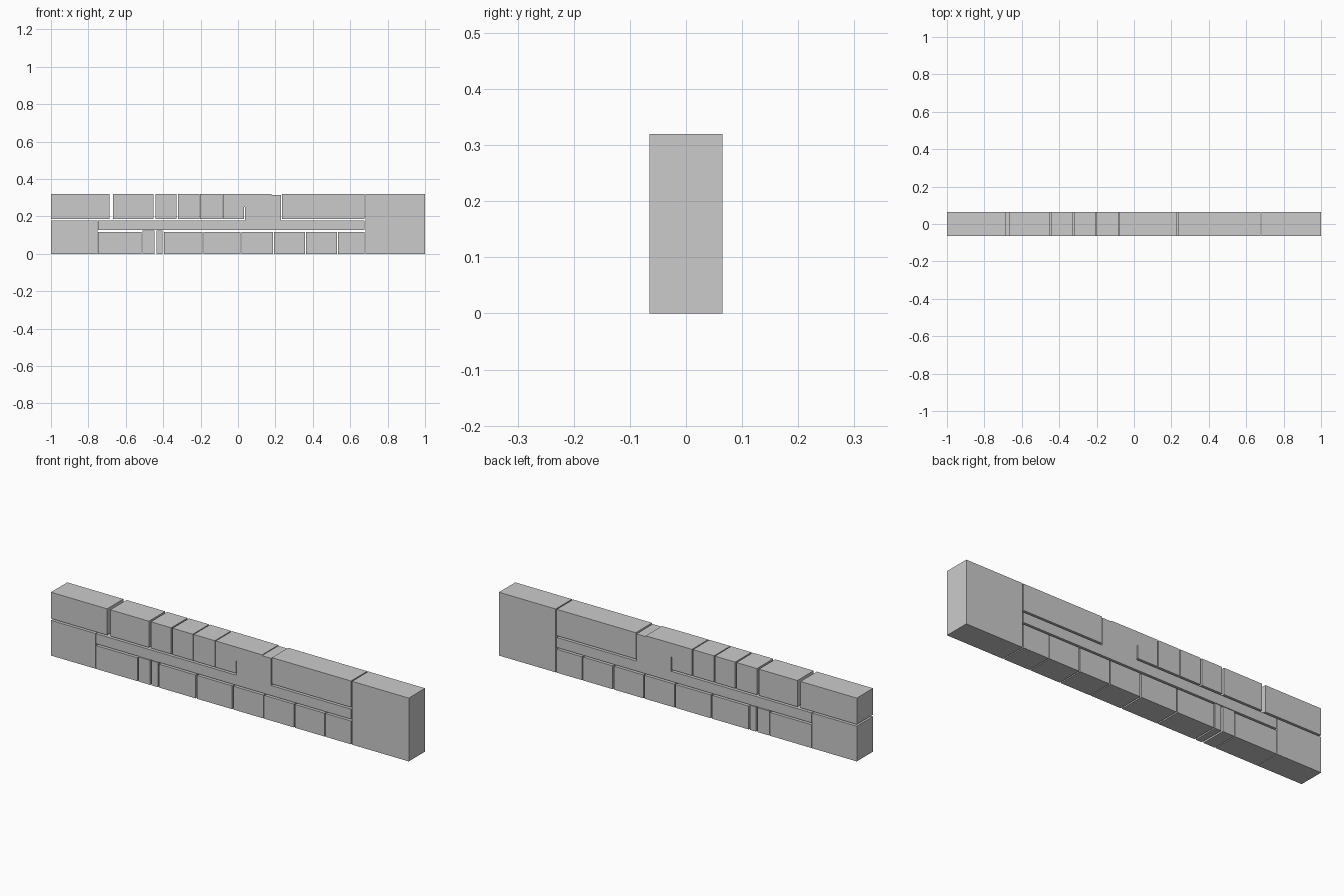
import bpy, bmesh

if "Cube" in bpy.data.objects:
    bpy.data.objects.remove(bpy.data.objects["Cube"])

HALF_DEPTH = 0.065


def extrude_profile(name, points):
    """Closed x/z outline extruded through the wall depth."""
    bm = bmesh.new()
    face = bm.faces.new([bm.verts.new((x, -HALF_DEPTH, z)) for x, z in points])
    res = bmesh.ops.extrude_face_region(bm, geom=[face])
    verts = [g for g in res["geom"] if isinstance(g, bmesh.types.BMVert)]
    bmesh.ops.translate(bm, verts=verts, vec=(0, 2 * HALF_DEPTH, 0))
    bmesh.ops.recalc_face_normals(bm, faces=bm.faces)
    mesh = bpy.data.meshes.new(name)
    bm.to_mesh(mesh)
    bm.free()
    obj = bpy.data.objects.new(name, mesh)
    bpy.context.collection.objects.link(obj)
    return obj


def block(name, x0, x1, z0, z1):
    return extrude_profile(name, [(x0, z0), (x1, z0), (x1, z1), (x0, z1)])


TOP, UPPER, BAR_TOP, BAR_BOTTOM, LOWER = 0.32, 0.187, 0.178, 0.127, 0.118

# End blocks
block("right_end_block", 0.683, 1.0, 0, TOP)
block("left_base_block", -1.0, -0.751, 0, BAR_TOP)

# Upper course
upper = [(-1.0, -0.686), (-0.668, -0.453), (-0.442, -0.328),
         (-0.320, -0.207), (-0.202, -0.084), (0.235, 0.677)]
for i, (x0, x1) in enumerate(upper):
    block(f"upper_block_{i + 1}", x0, x1, UPPER, TOP)

# Lower course
lower = [(-0.748, -0.516), (-0.396, -0.191), (-0.184, 0.013), (0.020, 0.187),
         (0.192, 0.358), (0.364, 0.530), (0.535, 0.677)]
for i, (x0, x1) in enumerate(lower):
    block(f"lower_block_{i + 1}", x0, x1, 0, LOWER)

# Two narrow taller stones in the lower course
block("narrow_stone_1", -0.511, -0.446, 0, 0.124)
block("narrow_stone_2", -0.437, -0.403, 0, 0.124)

# Long middle slab fused to the stepped stone above, with a thin slit
extrude_profile("middle_slab", [
    (-0.748, BAR_BOTTOM), (0.677, BAR_BOTTOM), (0.677, BAR_TOP),
    (0.231, BAR_TOP), (0.231, 0.315), (0.180, 0.315), (0.180, 0.319),
    (0.037, TOP), (-0.079, TOP), (-0.079, UPPER), (0.033, UPPER),
    (0.033, 0.25), (0.037, 0.25), (0.037, BAR_TOP), (-0.748, BAR_TOP)])
